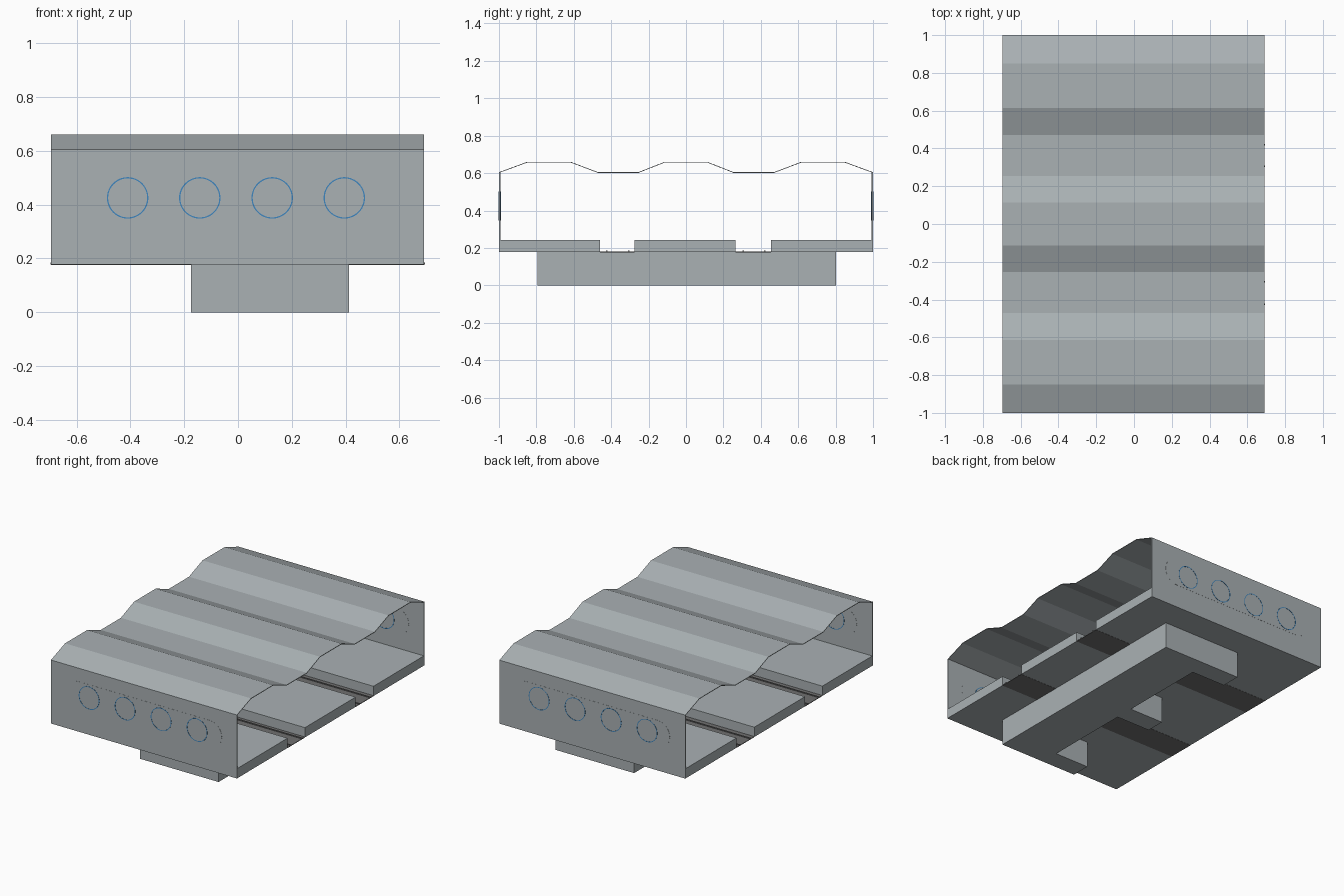
import bpy, bmesh, math

if "Cube" in bpy.data.objects:
    bpy.data.objects.remove(bpy.data.objects["Cube"])


def material(name, rgb):
    m = bpy.data.materials.new(name)
    m.diffuse_color = (*rgb, 1)
    m.use_nodes = True
    m.node_tree.nodes["Principled BSDF"].inputs["Base Color"].default_value = m.diffuse_color
    return m


GREY = material("steel grey", (0.40, 0.44, 0.456))
DARK = material("dark grey", (0.16, 0.16, 0.16))
BLUE = material("ring blue", (0.05, 0.24, 0.52))

X0, X1 = -0.695, 0.692


def prism(name, points, to3d, depth, mat):
    """Extrude a closed 2D outline along the vector depth."""
    bm = bmesh.new()
    face = bm.faces.new([bm.verts.new(to3d(a, b)) for a, b in points])
    ext = bmesh.ops.extrude_face_region(bm, geom=[face])
    verts = [v for v in ext["geom"] if isinstance(v, bmesh.types.BMVert)]
    bmesh.ops.translate(bm, verts=verts, vec=depth)
    bmesh.ops.recalc_face_normals(bm, faces=bm.faces)
    return finish(name, bm, mat)


def finish(name, bm, mat):
    me = bpy.data.meshes.new(name)
    bm.to_mesh(me)
    bm.free()
    me.materials.append(mat)
    ob = bpy.data.objects.new(name, me)
    bpy.context.collection.objects.link(ob)
    return ob


def box(name, x, y, z, mat=GREY):
    outline = [(x[0], y[0]), (x[1], y[0]), (x[1], y[1]), (x[0], y[1])]
    return prism(name, outline, lambda a, b: (a, b, z[0]), (0, 0, z[1] - z[0]), mat)


def ring(name, cx, cz, y0, y1, r_out=0.077, r_in=0.0725, n=48):
    """Thin band lining a round opening, running through the wall."""
    bm = bmesh.new()
    loops = []
    for r, y in ((r_out, y0), (r_out, y1), (r_in, y1), (r_in, y0)):
        loops.append([bm.verts.new((cx + r * math.cos(2 * math.pi * i / n), y,
                                    cz + r * math.sin(2 * math.pi * i / n))) for i in range(n)])
    for k in range(4):
        a, b = loops[k], loops[(k + 1) % 4]
        for i in range(n):
            j = (i + 1) % n
            bm.faces.new((a[i], a[j], b[j], b[i]))
    bmesh.ops.recalc_face_normals(bm, faces=bm.faces)
    return finish(name, bm, BLUE)


# Corrugated roof sheet
T = 0.004
crest = [(-1, .605), (-.85, .66), (-.615, .66), (-.47, .605), (-.255, .605), (-.115, .66)]
crest += [(-y, z) for y, z in reversed(crest)]
sheet = crest + [(y, z - T) for y, z in reversed(crest)]
prism("roof_sheet", sheet, lambda a, b: (X0, a, b), (X1 - X0, 0, 0), GREY)

# Floor slabs
for i, y in enumerate([(-1, -.46), (-.275, .265), (.455, 1)]):
    box(f"floor_slab_{i + 1}", (X0, X1), y, (.177, .243))

# Dark channel plates with two thin runners in the gaps
for i, (y, runners) in enumerate([((-.46, -.275), (-.425, -.305)), ((.265, .455), (.305, .42))]):
    box(f"channel_plate_{i + 1}", (X0, X1), y, (.176, .180), DARK)
    for j, r in enumerate(runners):
        box(f"runner_{i + 1}_{j + 1}", (X0 - .002, X1 + .002), (r - .004, r + .004), (.178, .185), DARK)

# End walls, each with a flush rounded panel and four blue rings
R, HALF, CZ = 0.09, 0.49, 0.425
capsule = [(HALF + R * math.cos(t), CZ + R * math.sin(t))
           for t in (math.pi * (i / 12 - .5) for i in range(13))]
capsule += [(-a, 2 * CZ - b) for a, b in capsule]
for name, side in (("front", -1), ("back", 1)):
    outer, inner = side, side * 0.992
    lo, hi = min(outer, inner), max(outer, inner)
    box(f"{name}_wall", (X0, X1), (lo, hi), (.177, .605))
    prism(f"{name}_panel", capsule, lambda a, b: (a, lo - .0008, b), (0, hi - lo + .0016, 0), GREY)
    for i, cx in enumerate((-.41, -.142, .127, .395)):
        ring(f"{name}_ring_{i + 1}", cx, CZ, lo - .0018, hi + .0018)

# Comb-shaped base: spine with three arms
A, B = -.175, .412
base = [(B, -.795), (B, .803), (A, .803), (A, .67), (.08, .67), (.08, .065), (A, .065),
        (A, -.065), (.08, -.065), (.08, -.665), (A, -.665), (A, -.795)]
prism("base_bracket", base, lambda a, b: (a, b, 0), (0, 0, .177), GREY)
